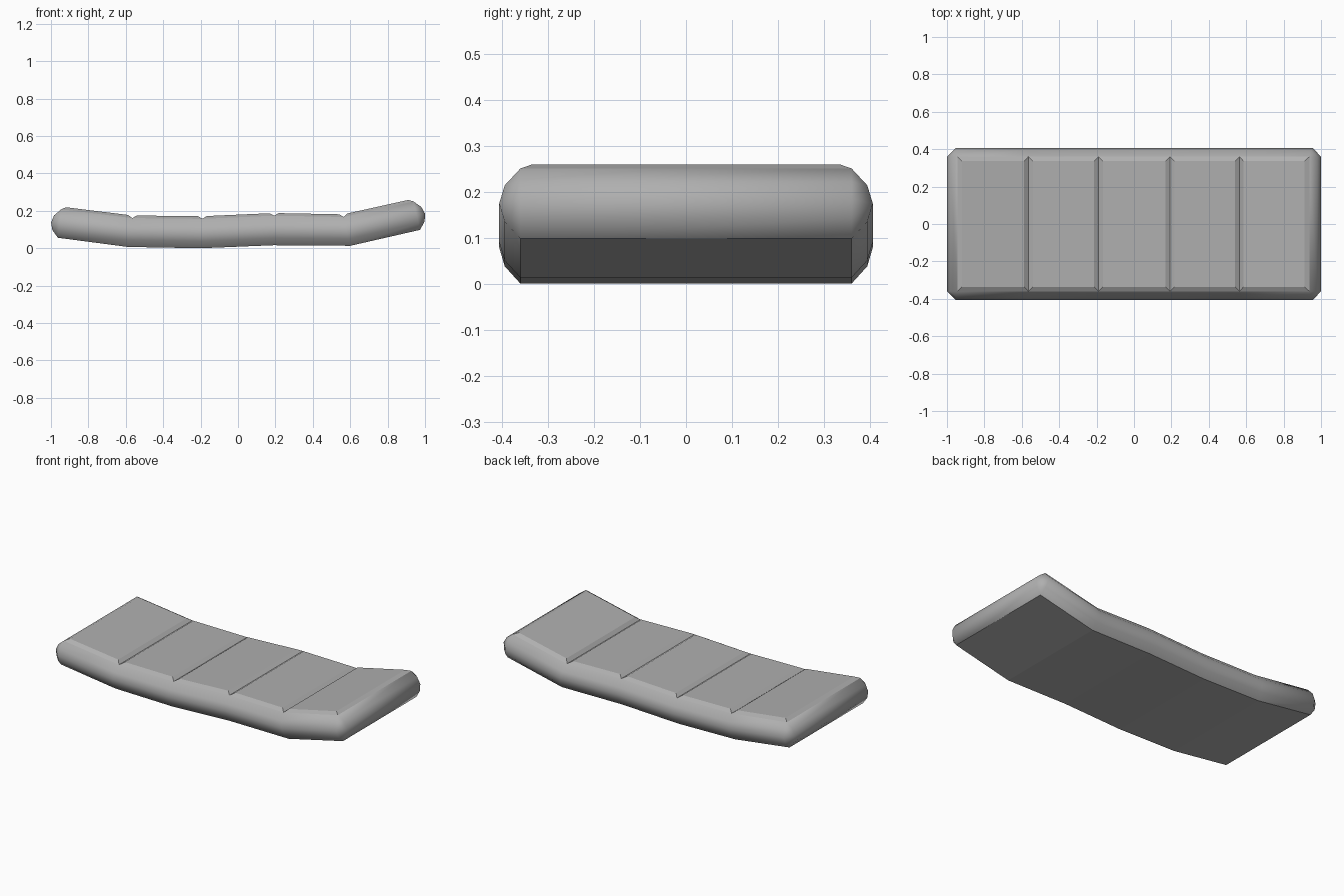
import bpy, bmesh
from mathutils import Vector

if "Cube" in bpy.data.objects:
    bpy.data.objects.remove(bpy.data.objects["Cube"])

# Lengthwise profile: underside and groove line at each segment boundary (x, z)
BOTTOM = [(-.963, .056), (-.59, .007), (-.2, 0), (.19, .016), (.6, .013), (.973, .098)]
TOP = [(-.945, .208), (-.565, .161), (-.19, .157), (.193, .174), (.565, .167), (.938, .25)]
# Rounded rim: height fraction and outward bulge
RIM = [(0, 0), (.24, .034), (.5, .046), (.76, .034), (1, 0)]
HALF = .36
LEFT, RIGHT = Vector((-.99, 0, .13)), Vector((.97, 0, .23))

bm = bmesh.new()


def loop(t, d):
    """Closed outline of the pad at height fraction t, pushed out by d."""
    line = [Vector((b[0] + (a[0] - b[0]) * t, 0, b[1] + (a[1] - b[1]) * t))
            for b, a in zip(BOTTOM, TOP)]
    y, w = Vector((0, HALF, 0)), Vector((0, d, 0))
    pts = [p - y - w for p in line]
    pts += [line[-1] + RIGHT * d - y, line[-1] + RIGHT * d + y]
    pts += [p + y + w for p in reversed(line)]
    pts += [line[0] + LEFT * d + y, line[0] + LEFT * d - y]
    return [bm.verts.new(p) for p in pts]


def face(verts, smooth=False):
    f = bm.faces.new(verts)
    f.smooth = smooth
    return f


# Rounded side wall
loops = [loop(t, d) for t, d in RIM]
n = len(loops[0])
for lo, hi in zip(loops, loops[1:]):
    for i in range(n):
        j = (i + 1) % n
        face((lo[i], lo[j], hi[j], hi[i]), True)

# Underside strips and raised top panels with bevelled borders
low, high = loops[0], loops[-1]
for i in range(5):
    face((low[i], low[13 - i], low[12 - i], low[i + 1]))
    rim = [high[i], high[i + 1], high[12 - i], high[13 - i]]
    u = (rim[1].co - rim[0].co).normalized()
    up = u.cross(Vector((0, 1, 0)))
    ins = .024
    offs = [(1, 1), (-1, 1), (-1, -1), (1, -1)]
    plate = [bm.verts.new(v.co + u * ins * sx + Vector((0, ins * sy, 0)) + up * .014)
             for v, (sx, sy) in zip(rim, offs)]
    for k in range(4):
        m = (k + 1) % 4
        face((rim[k], rim[m], plate[m], plate[k]))
    face(plate)

# Weld corners and keep the rim borders crisp
bmesh.ops.remove_doubles(bm, verts=bm.verts, dist=1e-5)
bmesh.ops.recalc_face_normals(bm, faces=bm.faces)
for e in bm.edges:
    if len({f.smooth for f in e.link_faces}) > 1:
        e.smooth = False

mesh = bpy.data.meshes.new("padded_cushion")
bm.to_mesh(mesh)
bm.free()

# Dark grey upholstery
grey = bpy.data.materials.new("dark_grey")
grey.diffuse_color = (.43, .43, .43, 1)
grey.use_nodes = True
grey.node_tree.nodes["Principled BSDF"].inputs["Base Color"].default_value = grey.diffuse_color
mesh.materials.append(grey)
bpy.context.collection.objects.link(bpy.data.objects.new("padded_cushion", mesh))
